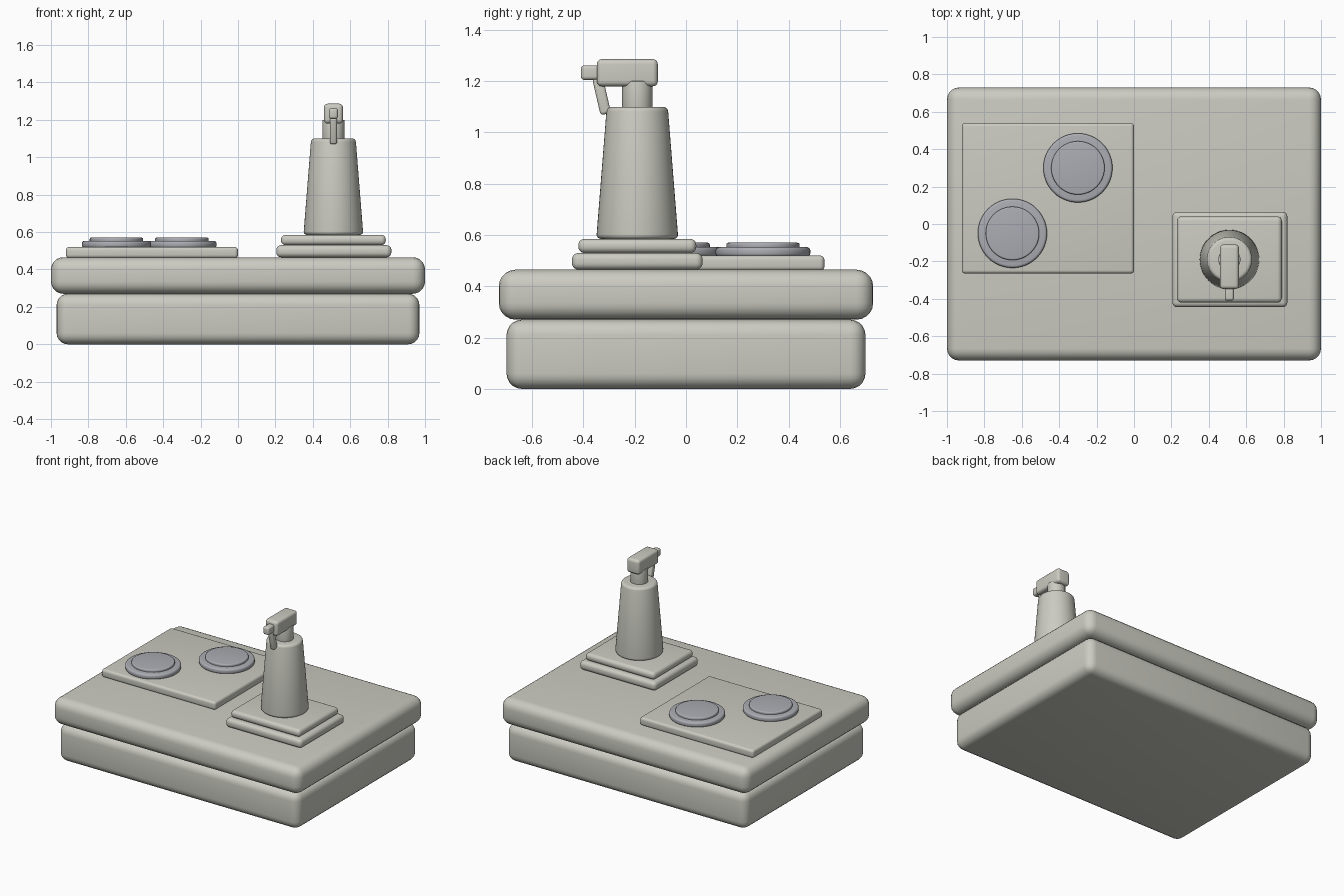
import bpy, math

if "Cube" in bpy.data.objects:
    bpy.data.objects.remove(bpy.data.objects["Cube"])


def material(name, rgb):
    m = bpy.data.materials.new(name)
    m.diffuse_color = (*rgb, 1)
    m.use_nodes = True
    m.node_tree.nodes["Principled BSDF"].inputs["Base Color"].default_value = m.diffuse_color
    return m


ENAMEL = material("warm_grey_enamel", (0.60, 0.60, 0.54))
METAL = material("cool_grey_metal", (0.41, 0.415, 0.45))


def finish(name, mat, bevel, segments):
    ob = bpy.context.object
    ob.name = name
    ob.data.materials.append(mat)
    mod = ob.modifiers.new("rounding", 'BEVEL')
    mod.width = bevel
    mod.segments = segments
    mod.limit_method = 'ANGLE'
    mod.angle_limit = math.radians(40)
    bpy.ops.object.modifier_apply(modifier=mod.name)
    bpy.ops.object.shade_smooth_by_angle(angle=math.radians(40))
    return ob


def box(name, x, y, z, bevel, mat=ENAMEL, tilt=0, segments=5):
    """Rounded box from its (min, max) range on each axis."""
    bpy.ops.mesh.primitive_cube_add(
        size=1, location=[(a + b) / 2 for a, b in (x, y, z)])
    ob = bpy.context.object
    ob.scale = [b - a for a, b in (x, y, z)]
    bpy.ops.object.transform_apply(location=False, rotation=False, scale=True)
    ob.rotation_euler.x = tilt
    return finish(name, mat, bevel, segments)


def cone(name, x, y, z, r1, r2, bevel, mat=ENAMEL):
    """Rounded upright cylinder or cone between two heights."""
    bpy.ops.mesh.primitive_cone_add(
        vertices=48, radius1=r1, radius2=r2, depth=z[1] - z[0],
        location=(x, y, (z[0] + z[1]) / 2))
    return finish(name, mat, bevel, 4)


# Cabinet and worktop
box("cabinet", (-0.97, 0.97), (-0.70, 0.70), (0, 0.27), 0.06)
box("worktop", (-1, 1), (-0.73, 0.73), (0.27, 0.465), 0.065)

# Hob with two stepped burners
box("hob_plate", (-0.92, 0), (-0.265, 0.54), (0.46, 0.52), 0.018)
for i, (x, y) in enumerate([(-0.30, 0.30), (-0.65, -0.05)], 1):
    cone(f"burner_ring_{i}", x, y, (0.515, 0.553), 0.185, 0.185, 0.014, METAL)
    cone(f"burner_disc_{i}", x, y, (0.545, 0.57), 0.143, 0.143, 0.008, METAL)

# Stepped stand under the bottle
box("stand_lower", (0.205, 0.82), (-0.445, 0.065), (0.465, 0.53), 0.026)
box("stand_upper", (0.23, 0.79), (-0.42, 0.04), (0.53, 0.585), 0.024)

# Spray bottle
BX, BY = 0.51, -0.19
cone("bottle_body", BX, BY, (0.585, 1.10), 0.16, 0.119, 0.018)
cone("bottle_neck", BX, BY, (1.09, 1.20), 0.059, 0.059, 0.004)
box("spray_head", (BX - 0.051, BX + 0.051), (-0.348, -0.11), (1.18, 1.286), 0.02)
box("spray_nozzle", (BX - 0.024, BX + 0.024), (-0.41, -0.33), (1.205, 1.262), 0.014)
box("spray_trigger", (BX - 0.019, BX + 0.019), (-0.350, -0.308), (1.07, 1.215),
    0.012, tilt=math.radians(13))
